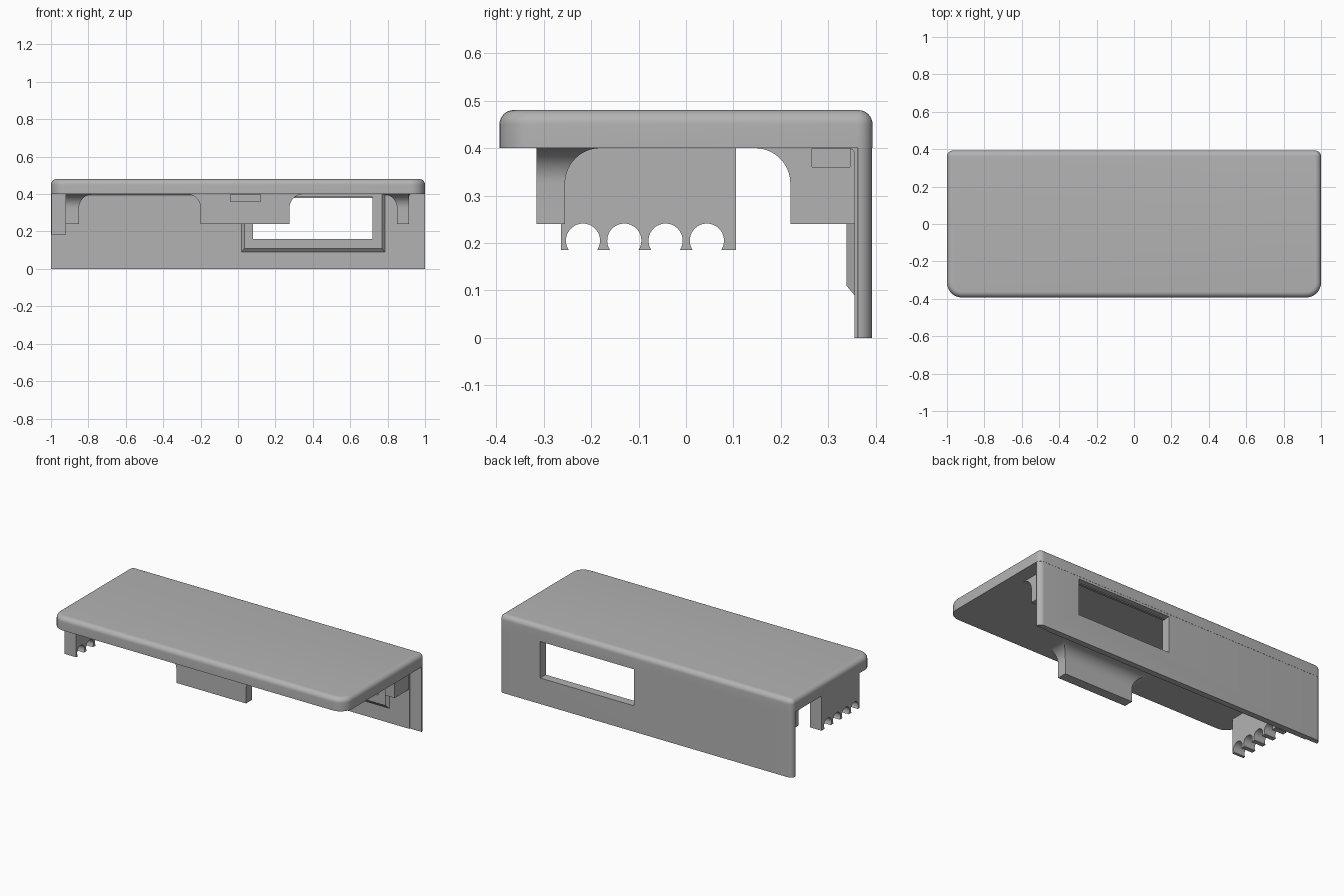
import bpy, bmesh
from math import sin, cos, pi, sqrt, asin

if "Cube" in bpy.data.objects:
    bpy.data.objects.remove(bpy.data.objects["Cube"])

grey = bpy.data.materials.new("plain grey")
grey.use_nodes = True
grey.diffuse_color = (0.45, 0.45, 0.45, 1)
grey.node_tree.nodes["Principled BSDF"].inputs["Base Color"].default_value = grey.diffuse_color

UNDER, TOP = 0.40, 0.48      # underside and top of the lid
BACK, WALL = 0.393, 0.355    # outer and inner face of the rear wall


def loft(name, rings):
    """Skin a stack of equal-length closed rings and cap both ends."""
    bm = bmesh.new()
    loops = [[bm.verts.new(p) for p in ring] for ring in rings]
    n = len(loops[0])
    for low, high in zip(loops, loops[1:]):
        for i in range(n):
            j = (i + 1) % n
            bm.faces.new((low[i], low[j], high[j], high[i]))
    bm.faces.new(loops[0][::-1])
    bm.faces.new(loops[-1])
    bmesh.ops.recalc_face_normals(bm, faces=bm.faces)
    mesh = bpy.data.meshes.new(name)
    bm.to_mesh(mesh)
    bm.free()
    mesh.materials.append(grey)
    ob = bpy.data.objects.new(name, mesh)
    bpy.context.collection.objects.link(ob)
    return ob


def select(ob):
    bpy.ops.object.select_all(action="DESELECT")
    ob.select_set(True)
    bpy.context.view_layer.objects.active = ob


def smooth(ob):
    select(ob)
    bpy.ops.object.shade_smooth_by_angle(angle=pi / 6)


def rect(x0, x1, y0, y1, z):
    return [(x0, y0, z), (x1, y0, z), (x1, y1, z), (x0, y1, z)]


def box(name, x0, x1, y0, y1, z0, z1):
    return loft(name, [rect(x0, x1, y0, y1, z0), rect(x0, x1, y0, y1, z1)])


def cut(ob, *bounds):
    tool = box("cutter", *bounds)
    tool.hide_render = True
    mod = ob.modifiers.new("opening", "BOOLEAN")
    mod.operation, mod.solver, mod.object = "DIFFERENCE", "EXACT", tool
    select(ob)
    bpy.ops.object.modifier_apply(modifier=mod.name)
    bpy.data.objects.remove(tool)


def corner(cx, cy, r, start, z, steps=8):
    angles = [start + pi / 2 * i / steps for i in range(steps + 1)]
    return [(cx + r * cos(a), cy + r * sin(a), z) for a in angles]


def lid_ring(inset, z, front=0.08, back=0.032):
    ring = []
    for sx, sy, r, start in ((1, 1, back, 0), (-1, 1, back, pi / 2),
                             (-1, -1, front, pi), (1, -1, front, 1.5 * pi)):
        ring += corner(sx * (1 - r), sy * (BACK - r), r - inset, start, z)
    return ring


def flared_block(name, x0, x1, y0, y1, bottom, r, left=0, right=0, front=0, back=0):
    """Block hanging from the lid, with a cove of radius r on the chosen sides."""
    rings = [rect(x0, x1, y0, y1, bottom)]
    for i in range(11):
        a = pi / 2 * i / 10
        o = r * (1 - cos(a))
        rings.append(rect(x0 - o * left, x1 + o * right, y0 - o * front,
                          y1 + o * back, UNDER - r + r * sin(a)))
    return loft(name, rings)


# Lid with rounded corners and a rounded top edge
edge = 0.03
rings = [lid_ring(0, UNDER)]
for i in range(9):
    a = pi / 2 * i / 8
    rings.append(lid_ring(edge * (1 - cos(a)), TOP - edge + edge * sin(a)))
smooth(loft("lid", rings))

# Rear wall, thinner at both ends, with rounded rear corners
step, end, r = 0.362, 0.92, 0.032


def wall_ring(z):
    inner = [(-1, step), (-end, step), (-end, WALL), (end, WALL), (end, step), (1, step)]
    return ([(x, y, z) for x, y in inner] + corner(1 - r, BACK - r, r - 0.001, 0, z)
            + corner(-1 + r, BACK - r, r - 0.001, pi / 2, z))


window = (0.08, 0.72, 0.3, 0.45, 0.16, 0.385)
wall = loft("rear_wall", [wall_ring(0), wall_ring(UNDER)])
cut(wall, *window)
smooth(wall)

# Raised sloping frame around the window on the inside
outer = [(0.02, WALL, 0.09), (0.785, WALL, 0.09), (0.785, WALL, UNDER), (0.02, WALL, UNDER)]
face = [(0.035, 0.338, 0.11), (0.77, 0.338, 0.11), (0.77, 0.338, UNDER), (0.035, 0.338, UNDER)]
frame = loft("window_frame", [outer, face])
cut(frame, *window)

# Small cove where the wall meets the lid
smooth(flared_block("wall_cove", -end, end, WALL, 0.36, 0.38, 0.014, front=1))

# Front catch and two rear catches, each with a shallow slot
cove = 0.075
front_catch = flared_block("front_catch", -0.2, 0.275, -0.315, -0.255, 0.24, cove,
                           left=1, right=1, back=1)
cut(front_catch, -0.04, 0.12, -0.35, -0.29, 0.36, 0.399)
left_catch = flared_block("left_rear_catch", 0.85, 0.915, 0.22, WALL, 0.24, cove,
                          left=1, front=1)
cut(left_catch, 0.89, 0.95, 0.265, 0.345, 0.36, 0.399)
right_catch = flared_block("right_rear_catch", -0.92, -0.85, 0.22, WALL, 0.24, cove,
                           right=1, front=1)
cut(right_catch, -0.95, -0.895, 0.265, 0.345, 0.36, 0.399)
for ob in (front_catch, left_catch, right_catch):
    smooth(ob)

# Cable comb with four round openings along its lower edge
foot, hole, radius = 0.185, 0.205, 0.036
dip = asin((hole - foot) / radius)
profile = [(0.105, UNDER), (-0.263, UNDER), (-0.263, foot)]
for k in range(4):
    cy = -0.217 + 0.087 * k
    for i in range(25):
        a = pi + dip - (pi + 2 * dip) * i / 24
        profile.append((cy + radius * cos(a), hole + radius * sin(a)))
profile.append((0.105, foot))
comb = loft("cable_comb", [[(x, y, z) for y, z in profile] for x in (-0.998, -0.92)])
smooth(comb)
